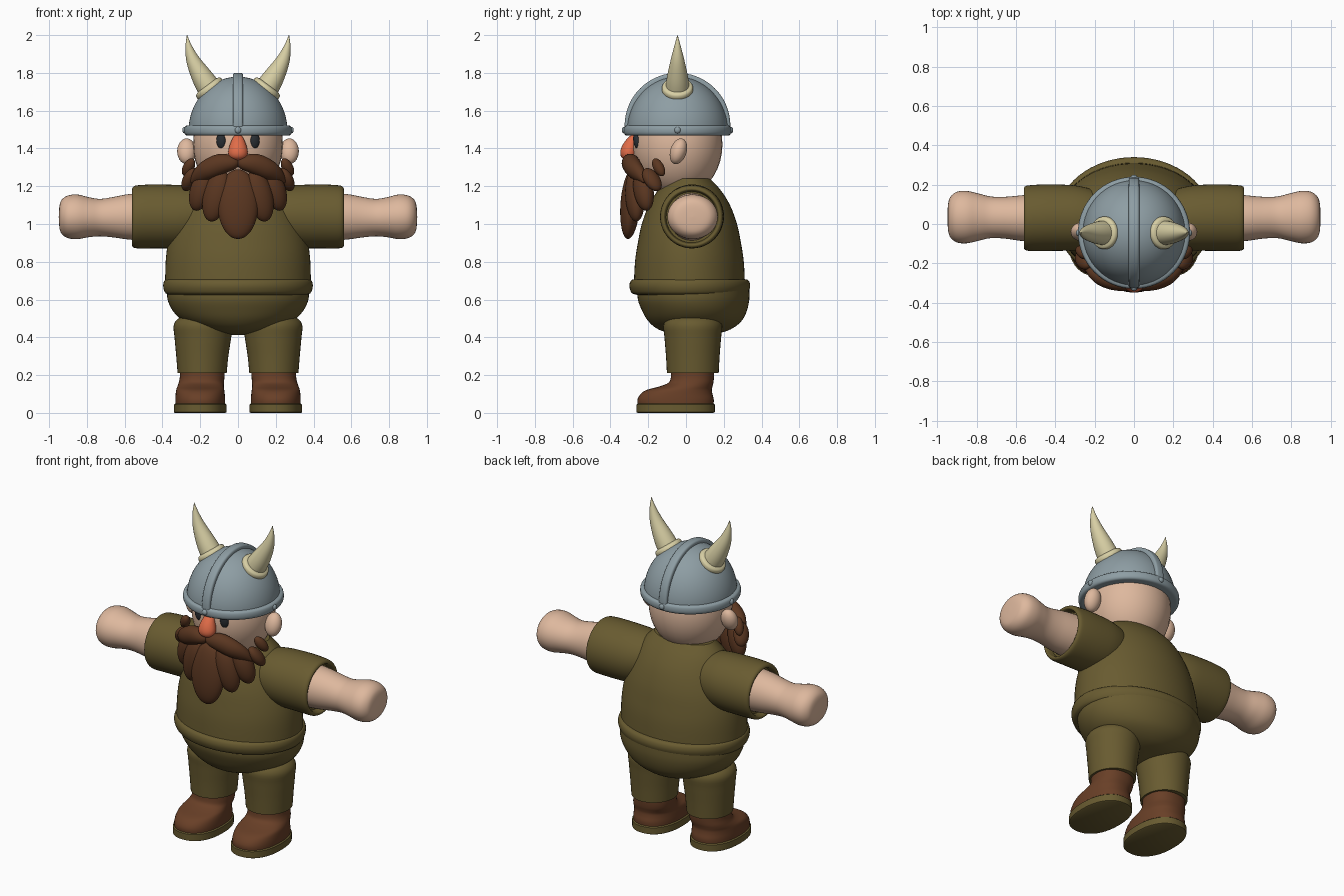
import bpy, bmesh, math
from mathutils import Vector, Matrix, Euler

cube = bpy.data.objects.get("Cube")
if cube:
    bpy.data.objects.remove(cube, do_unlink=True)


def material(name, r, g, b):
    m = bpy.data.materials.new(name)
    m.use_nodes = True
    m.diffuse_color = (r, g, b, 1)
    bsdf = next(n for n in m.node_tree.nodes if n.type == 'BSDF_PRINCIPLED')
    bsdf.inputs["Base Color"].default_value = (r, g, b, 1)
    bsdf.inputs["Roughness"].default_value = 0.7
    return m


OLIVE = material("olive_cloth", .14, .105, .03)
SKIN = material("skin", .73, .48, .34)
STEEL = material("helmet_steel", .27, .34, .37)
HORN = material("horn_ivory", .68, .62, .37)
BEARD = material("beard_brown", .105, .038, .015)
LEATHER = material("boot_leather", .14, .05, .02)
NOSE = material("nose_orange", .75, .15, .065)
EYE = material("eye_dark", .025, .03, .036)


def finish(name, bm, mat, angle=40):
    bmesh.ops.recalc_face_normals(bm, faces=bm.faces[:])
    me = bpy.data.meshes.new(name)
    bm.to_mesh(me)
    bm.free()
    me.materials.append(mat)
    me.shade_smooth()
    me.set_sharp_from_angle(angle=math.radians(angle))
    ob = bpy.data.objects.new(name, me)
    bpy.context.collection.objects.link(ob)
    return ob


def refine(rings, steps):
    """Smooth interpolation through the given rings."""
    rows = [Vector(r) for r in rings]
    out = []
    for i in range(len(rows) - 1):
        a, b, c, d = rows[max(i - 1, 0)], rows[i], rows[i + 1], rows[min(i + 2, len(rows) - 1)]
        for k in range(steps):
            t = k / steps
            out.append(b + (c - a) * (t / 2) + (2 * a - 5 * b + 4 * c - d) * (t * t / 2)
                       + (3 * b - a - 3 * c + d) * (t ** 3 / 2))
    return out + [rows[-1]]


def loft(name, rings, mat, axis=None, steps=4, power=1.0, seg=40):
    """Rings are (x, y, z, radius along y, radius across); axis None follows the path."""
    rows = refine(rings, steps)
    bm = bmesh.new()
    loops = []
    for i, r in enumerate(rows):
        c = Vector(r[:3])
        t = Vector(axis) if axis else Vector(rows[min(i + 1, len(rows) - 1)][:3]) - Vector(rows[max(i - 1, 0)][:3])
        side = Vector((0, 1, 0))
        across = t.cross(side).normalized()
        loop = []
        for k in range(seg):
            u, v = math.cos(math.tau * k / seg), math.sin(math.tau * k / seg)
            u, v = (math.copysign(abs(w) ** power, w) for w in (u, v))
            loop.append(bm.verts.new(c + side * u * max(r[3], .001) + across * v * max(r[4], .001)))
        loops.append(loop)
    for a, b in zip(loops, loops[1:]):
        for k in range(seg):
            bm.faces.new((a[k], a[(k + 1) % seg], b[(k + 1) % seg], b[k]))
    bm.faces.new(loops[0])
    bm.faces.new(loops[-1])
    return finish(name, bm, mat)


def blob(name, loc, size, mat, rot=(0, 0, 0)):
    bm = bmesh.new()
    bmesh.ops.create_uvsphere(bm, u_segments=32, v_segments=20, radius=1)
    turn = Euler([math.radians(a) for a in rot]).to_matrix().to_4x4()
    bm.transform(Matrix.Translation(loc) @ turn @ Matrix.Diagonal((*size, 1)))
    return finish(name, bm, mat, 180)


def upright(cy, rows):
    """Vertical rings (z, radius x, radius y) around y = cy."""
    return [(0, cy, z, ry, rx) for z, rx, ry in rows]


UP, OUT = (0, 0, 1), (1, 0, 0)

# Tunic, rolled hem and trouser seat
loft("tunic", upright(.018, [(.66, .386, .295), (.8, .383, .288), (.9, .37, .273), (1, .34, .252),
     (1.1, .295, .215), (1.18, .25, .165), (1.24, .19, .11)]), OLIVE, UP, seg=64)
loft("tunic_hem", upright(.02, [(.625, .36, .28), (.632, .382, .305), (.65, .392, .315), (.67, .396, .32),
     (.69, .394, .317), (.705, .385, .305), (.71, .36, .27)]), OLIVE, UP, steps=2, seg=64)
loft("trouser_seat", [(0, .04, .66, .295, .375), (0, .04, .6, .295, .373), (0, .045, .54, .277, .345),
     (0, .047, .49, .25, .295), (0, .045, .45, .205, .215), (0, .045, .425, .14, .12),
     (0, .045, .412, .02, .02)], OLIVE, UP, seg=64)

# Head, nose and helmet
blob("head", (0, -.045, 1.42), (.238, .238, .28), SKIN)
loft("nose", [(0, -.275, 1.475, .004, .004), (0, -.282, 1.46, .022, .025), (0, -.295, 1.42, .04, .043),
     (0, -.303, 1.38, .045, .052), (0, -.303, 1.35, .036, .042), (0, -.3, 1.33, .004, .004)], NOSE, UP)
dome = [(1.49 + .29 * math.sin(a), .262 * math.cos(a), .268 * math.cos(a))
        for a in (math.pi / 2 * i / 10 for i in range(11))]
loft("helmet_dome", upright(-.045, dome), STEEL, UP, steps=2, seg=64)
loft("helmet_rim", upright(-.045, [(1.468, .262, .262), (1.47, .275, .275), (1.48, .283, .283),
     (1.495, .285, .285), (1.51, .283, .283), (1.52, .275, .275), (1.523, .25, .25)]),
     STEEL, UP, steps=2, seg=64)

# Raised band over the helmet, front to back
bm = bmesh.new()
bmesh.ops.create_cone(bm, cap_ends=True, segments=72, radius1=.28, radius2=.28, depth=.054)
bmesh.ops.bevel(bm, geom=[e for e in bm.edges if abs(e.verts[0].co.z - e.verts[1].co.z) < .001],
                offset=.012, segments=3, affect='EDGES', profile=.5)
bm.transform(Matrix.Translation((0, -.045, 1.52)) @ Matrix.Rotation(math.pi / 2, 4, 'Y'))
bmesh.ops.bisect_plane(bm, geom=bm.verts[:] + bm.edges[:] + bm.faces[:], plane_co=(0, 0, 1.49),
                       plane_no=UP, clear_inner=True)
finish("helmet_band", bm, STEEL)
blob("front_rivet", (0, -.328, 1.497), (.017, .012, .017), STEEL)
blob("back_rivet", (0, .238, 1.497), (.017, .012, .017), STEEL)

# Middle of the beard
blob("beard_middle", (0, -.295, 1.105), (.108, .052, .185), BEARD, (-4, 0, 0))

for s, label in ((1, "left_"), (-1, "right_")):
    def paired(rows):
        return [(s * x, *rest) for x, *rest in rows]

    # Horn and its collar
    loft(label + "horn", paired([(.14, -.045, 1.7, .064, .064), (.185, -.045, 1.77, .057, .057),
         (.235, -.045, 1.86, .038, .038), (.26, -.045, 1.935, .019, .019),
         (.27, -.045, 2, .001, .001)]), HORN)
    loft(label + "horn_collar", paired([(.134, -.045, 1.694, .07, .07), (.142, -.045, 1.705, .081, .081),
         (.152, -.045, 1.719, .083, .083), (.16, -.045, 1.73, .076, .076),
         (.164, -.045, 1.736, .055, .055)]), HORN, (s * .6, 0, .8))
    blob(label + "rivet", (s * .283, -.045, 1.497), (.012, .017, .017), STEEL)

    # Face
    blob(label + "eye", (s * .09, -.262, 1.44), (.025, .016, .042), EYE, (8, 0, s * 18))
    blob(label + "ear", (s * .272, -.04, 1.385), (.05, .043, .07), SKIN, (-18, 0, 0))

    # Moustache and beard locks wrapping back along the jaw
    loft(label + "moustache", paired([(-.01, -.3, 1.315, .01, .01), (.02, -.3, 1.322, .035, .035),
         (.09, -.292, 1.318, .047, .054), (.165, -.27, 1.285, .047, .052), (.215, -.24, 1.25, .035, .036),
         (.25, -.22, 1.22, .004, .004)]), BEARD)
    blob(label + "beard_front_lock", (s * .115, -.27, 1.15), (.07, .05, .14), BEARD, (0, s * -14, s * 15))
    blob(label + "beard_side_lock", (s * .195, -.225, 1.18), (.06, .05, .115), BEARD, (0, s * -20, s * 30))
    blob(label + "beard_cheek_lock", (s * .255, -.18, 1.235), (.035, .045, .072), BEARD, (15, s * -35, s * 30))
    blob(label + "beard_ear_lock", (s * .262, -.145, 1.3), (.03, .028, .055), BEARD, (15, s * -35, s * 20))

    # Sleeve with a hollow cuff, then forearm and fist
    loft(label + "sleeve", paired([(.12, .025, 1.06, .1, .1), (.2, .025, 1.05, .145, .14),
         (.28, .03, 1.042, .163, .162), (.36, .032, 1.04, .168, .168), (.46, .032, 1.04, .169, .169),
         (.53, .03, 1.038, .167, .167), (.552, .03, 1.037, .162, .162), (.56, .03, 1.036, .152, .152),
         (.555, .03, 1.036, .142, .142), (.52, .03, 1.036, .135, .135)]), OLIVE, OUT, steps=3, seg=48)
    loft(label + "forearm_and_fist", paired([(.48, .03, 1.038, .125, .128), (.58, .03, 1.038, .115, .12),
         (.66, .032, 1.036, .106, .107), (.73, .034, 1.034, .106, .099), (.79, .035, 1.036, .12, .106),
         (.85, .035, 1.038, .133, .118), (.9, .035, 1.038, .129, .113), (.932, .035, 1.038, .105, .092),
         (.945, .035, 1.038, .07, .06), (.949, .035, 1.038, .002, .002)]), SKIN, OUT)

    # Trouser leg
    loft(label + "trouser_leg", paired([(.19, .036, .21, .137, .13), (.189, .036, .3, .142, .138),
         (.186, .036, .4, .15, .15), (.184, .036, .47, .154, .155), (.18, .036, .51, .115, .115),
         (.18, .036, .525, .01, .01)]), OLIVE, UP)

    # Boot and sole
    loft(label + "boot", paired([(.2, -.055, .035, .2, .132), (.2, -.055, .07, .202, .132),
         (.2, -.05, .1, .19, .13), (.2, -.035, .122, .172, .127), (.198, 0, .14, .14, .123),
         (.194, .026, .16, .119, .12), (.19, .034, .19, .114, .118), (.19, .035, .235, .114, .118)]),
         LEATHER, UP, power=.88)
    loft(label + "boot_sole", paired([(.2, -.055, 0, .2, .134), (.2, -.055, .004, .208, .139),
         (.2, -.055, .044, .208, .139), (.2, -.055, .05, .2, .132)]), OLIVE, UP, steps=1, power=.88)
